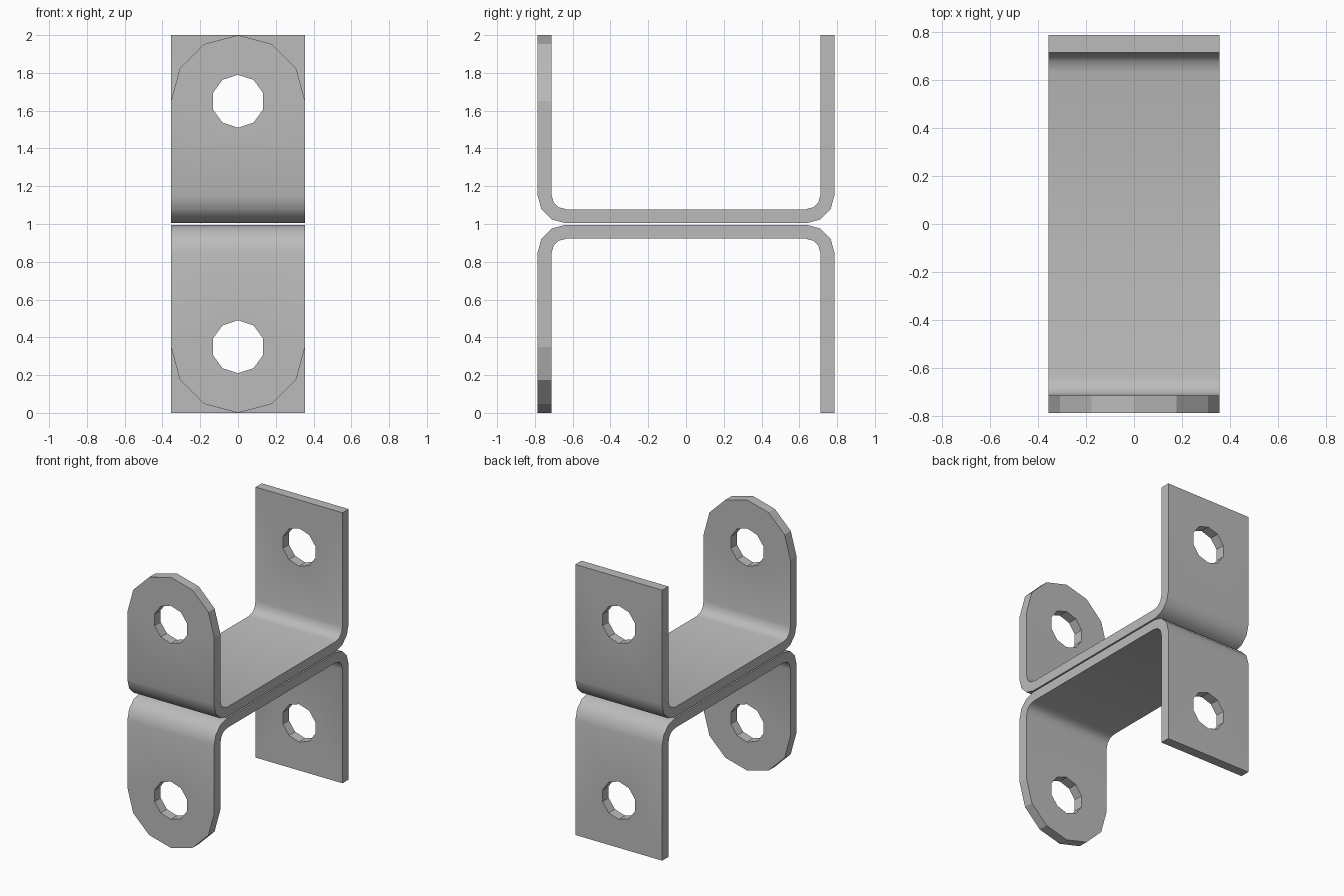
import bpy, bmesh, math
from mathutils import Vector

cube = bpy.data.objects.get("Cube")
if cube:
    bpy.data.objects.remove(cube, do_unlink=True)

HALF_W, HALF_L = 0.355, 0.785      # half width (x) and half length (y)
BASE, TOP = 0.005, 1.0             # heights measured away from the middle plane
BEND, THICK = 0.145, 0.072
HOLE_Z, HOLE_R = 0.65, 0.14

steel = bpy.data.materials.new("grey_steel")
steel.use_nodes = True
grey = (0.5, 0.5, 0.5, 1)
steel.diffuse_color = grey
steel.node_tree.nodes["Principled BSDF"].inputs["Base Color"].default_value = grey


def add_leg(bm, y, rounded, place):
    """Flat upright leg with a ten-sided hole and a square or rounded end."""
    foot = BASE + BEND
    outline = [(-HALF_W, foot), (HALF_W, foot)]
    if rounded:
        radius = TOP - HOLE_Z
        for i in range(7):
            a = math.pi * i / 6
            outline.append((HALF_W * math.cos(a), HOLE_Z + radius * math.sin(a)))
    else:
        outline += [(HALF_W, TOP), (-HALF_W, TOP)]
    hole = []
    for i in range(10):
        a = math.pi / 2 + math.tau * i / 10
        hole.append((HOLE_R * math.cos(a), HOLE_Z + HOLE_R * math.sin(a)))
    edges = []
    for loop in (outline, hole):
        vs = [bm.verts.new(place(x, y, h)) for x, h in loop]
        edges += [bm.edges.new((v, vs[i - 1])) for i, v in enumerate(vs)]
    bmesh.ops.triangle_fill(bm, edges=edges, use_beauty=True, normal=Vector((0, 1, 0)))


def bracket(name, side):
    """U-shaped bracket opening up (side 1) or down (side -1)."""
    def place(x, y, h):
        return Vector((x, y, 1 + side * h))

    bm = bmesh.new()
    add_leg(bm, -HALF_L, True, place)
    add_leg(bm, HALF_L, False, place)

    # Floor and both bends as one strip
    bend = []
    for i in range(4):
        a = math.pi / 2 * i / 3
        bend.append((HALF_L - BEND + BEND * math.cos(a), BASE + BEND - BEND * math.sin(a)))
    path = bend + [(-y, h) for y, h in reversed(bend)]
    rows = [[bm.verts.new(place(x, y, h)) for x in (-HALF_W, HALF_W)] for y, h in path]
    for a, b in zip(rows, rows[1:]):
        bm.faces.new((a[0], a[1], b[1], b[0]))
    bmesh.ops.remove_doubles(bm, verts=bm.verts, dist=0.0005)

    # Normals point out of the U so that the thickness grows inward
    bmesh.ops.recalc_face_normals(bm, faces=bm.faces)
    floor = max(bm.faces, key=lambda f: abs(f.normal.z) * f.calc_area())
    if floor.normal.z * side > 0:
        bmesh.ops.reverse_faces(bm, faces=bm.faces)
    mesh = bpy.data.meshes.new(name)
    bm.to_mesh(mesh)
    bm.free()
    mesh.materials.append(steel)
    obj = bpy.data.objects.new(name, mesh)
    bpy.context.collection.objects.link(obj)

    # Sheet thickness
    solid = obj.modifiers.new("thickness", 'SOLIDIFY')
    solid.thickness = THICK
    solid.offset = -1
    solid.use_even_offset = True
    bpy.context.view_layer.objects.active = obj
    bpy.ops.object.modifier_apply(modifier=solid.name)

    # Smooth bends, crisp rims, tips and holes
    bm = bmesh.new()
    bm.from_mesh(obj.data)
    for f in bm.faces:
        f.smooth = True
    for e in bm.edges:
        sheet = all(abs(f.normal.x) < 0.01 for f in e.link_faces)
        e.smooth = sheet and e.calc_face_angle(math.pi) < math.radians(40)
    bm.to_mesh(obj.data)
    bm.free()


bracket("upper_bracket", 1)
bracket("lower_bracket", -1)
